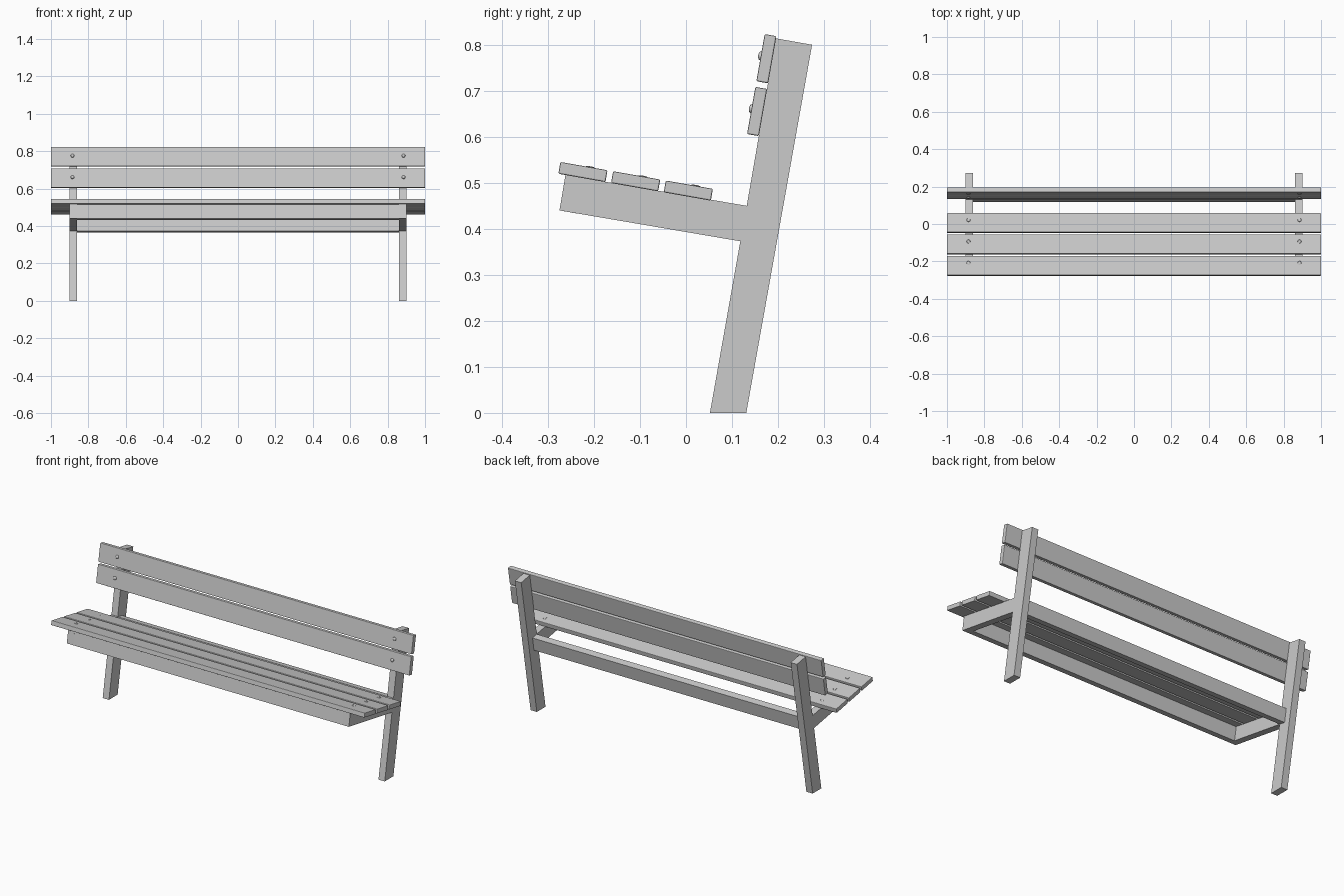
import bpy, bmesh, math
from mathutils import Vector, Matrix

if "Cube" in bpy.data.objects:
    bpy.data.objects.remove(bpy.data.objects["Cube"])

TILT = Matrix.Rotation(math.radians(-10), 4, 'X')   # whole bench leans back
ALONG = TILT @ Vector((0, 1, 0))                    # seat direction
UP = TILT @ Vector((0, 0, 1))                       # backrest direction


def add_object(name, bm):
    bmesh.ops.recalc_face_normals(bm, faces=bm.faces)
    mesh = bpy.data.meshes.new(name)
    bm.to_mesh(mesh)
    bm.free()
    ob = bpy.data.objects.new(name, mesh)
    bpy.context.collection.objects.link(ob)
    return ob


def board(name, size, centre, bevel=0.0):
    bm = bmesh.new()
    bmesh.ops.create_cube(bm, size=1)
    bmesh.ops.scale(bm, vec=size, verts=bm.verts)
    if bevel:
        bmesh.ops.bevel(bm, geom=bm.edges[:], offset=bevel, segments=2,
                        profile=0.5, affect='EDGES')
    bm.transform(Matrix.Translation(centre) @ TILT)
    return add_object(name, bm)


def screw(name, centre, normal, height):
    # low domed head
    bm = bmesh.new()
    bmesh.ops.create_uvsphere(bm, u_segments=12, v_segments=6, radius=1)
    bmesh.ops.scale(bm, vec=(0.01, 0.01, height), verts=bm.verts)
    turn = normal.to_track_quat('Z', 'Y').to_matrix().to_4x4()
    bm.transform(Matrix.Translation(centre) @ turn)
    for f in bm.faces:
        f.smooth = True
    return add_object(name, bm)


# Side frames: leg, back post and seat arm in one profile
profile = [(0.052, 0), (0.131, 0), (0.274, 0.80), (0.195, 0.814),
           (0.132, 0.45), (-0.262, 0.517), (-0.275, 0.44), (0.118, 0.373)]
for side, x in (("left", -0.90), ("right", 0.86)):
    bm = bmesh.new()
    face = bm.faces.new([bm.verts.new((x, y, z)) for y, z in profile])
    ext = bmesh.ops.extrude_face_region(bm, geom=[face])
    moved = [v for v in ext["geom"] if isinstance(v, bmesh.types.BMVert)]
    bmesh.ops.translate(bm, vec=(0.04, 0, 0), verts=moved)
    add_object(side + "_frame", bm)

# Cross rails between the frames
for name, y, z in (("front_rail", -0.275, 0.44), ("back_rail", 0.118, 0.373)):
    board(name, (1.72, 0.04, 0.077), Vector((0, y, z)) + ALONG * 0.02 + UP * 0.0385)

# Seat slats with nearly flush screws
for i in range(3):
    c = Vector((0, -0.224, 0.5235)) + ALONG * (0.1163 * i)
    board(f"seat_slat_{i + 1}", (2.0, 0.104, 0.026), c, 0.003)
    for s in (-1, 1):
        screw(f"seat_screw_{i + 1}_{'left' if s < 0 else 'right'}",
              c + Vector((s * 0.885, 0, 0)) + ALONG * 0.014 + UP * 0.013, UP, 0.002)

# Backrest slats with domed screws
for i in range(2):
    c = Vector((0, 0.1545, 0.655)) + UP * (0.1165 * i)
    board(f"back_slat_{i + 1}", (2.0, 0.026, 0.104), c, 0.003)
    for s in (-1, 1):
        screw(f"back_screw_{i + 1}_{'left' if s < 0 else 'right'}",
              c + Vector((s * 0.885, 0, 0)) + UP * 0.004 - ALONG * 0.013, -ALONG, 0.006)
